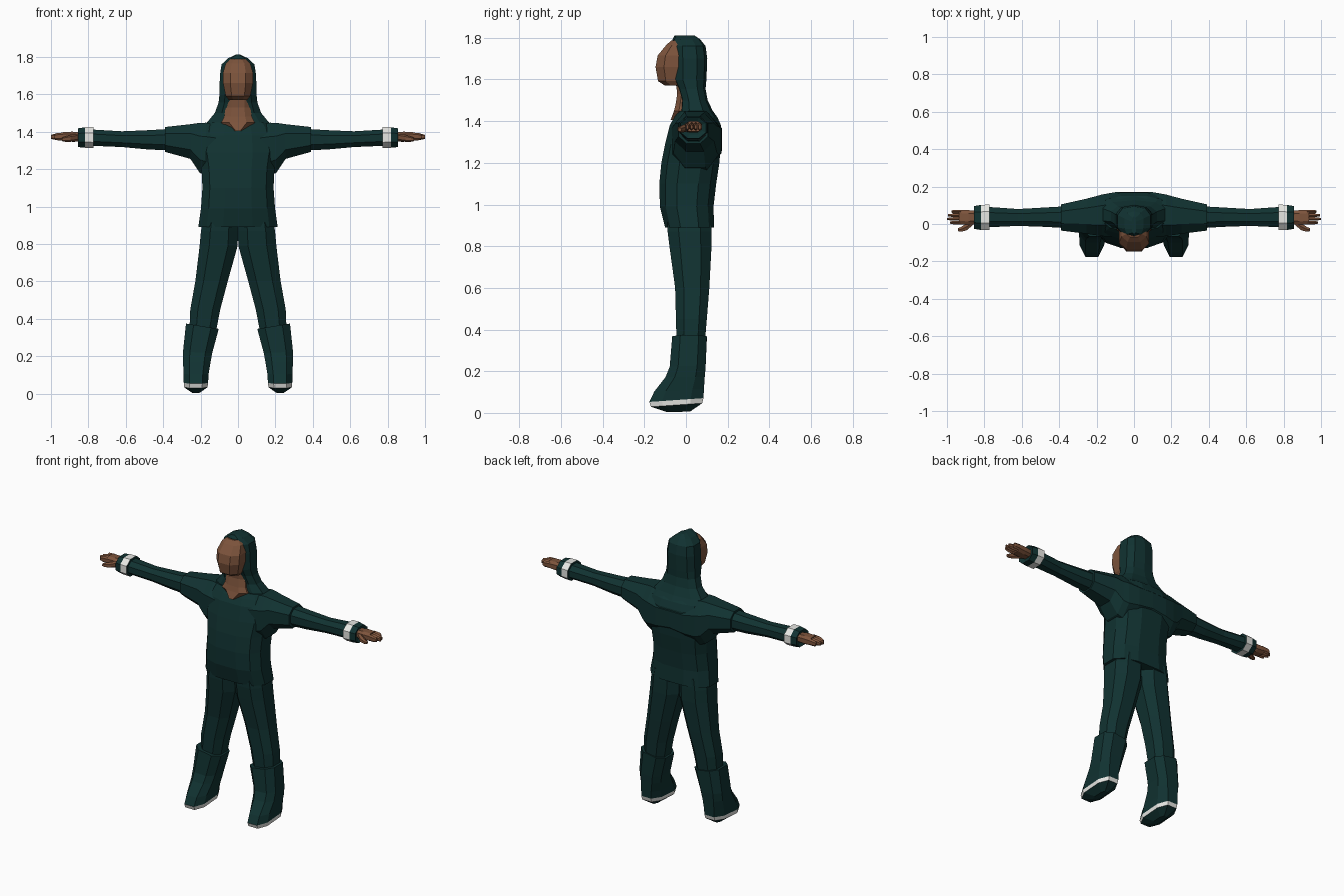
import bpy, bmesh, math


def material(name, rgb):
    m = bpy.data.materials.new(name)
    m.diffuse_color = (*rgb, 1)
    return m


GREEN = material("dark_green_cloth", (0.0055, 0.032, 0.031))
SKIN = material("brown_skin", (0.205, 0.088, 0.045))
WHITE = material("white_trim", (0.80, 0.80, 0.77))


def outline(n, p):
    """Rounded box outline that fills -1..1 in both directions."""
    pts = []
    for i in range(n):
        a = 2 * math.pi * (i + 0.5) / n
        c, s = math.cos(a), math.sin(a)
        pts.append((math.copysign(abs(c) ** p, c), math.copysign(abs(s) ** p, s)))
    mu = max(abs(q[0]) for q in pts)
    mv = max(abs(q[1]) for q in pts)
    return [(u / mu, v / mv) for u, v in pts]


def loft(name, rings, axis="z", n=8, p=0.9, mats=(GREEN,), bands=None,
         mirror=False, caps=(True, True)):
    """Skin rings (position, u0, u1, v0, v1, slope_u, slope_v) along an axis.
    Along z: u = x, v = y.  Along x: u = y, v = z."""
    bm = bmesh.new()
    loops = []
    for t, u0, u1, v0, v1, *slope in rings:
        su, sv = slope if slope else (0, 0)
        loop = []
        for a, b in outline(n, p):
            u = (u0 + u1) / 2 + a * (u1 - u0) / 2
            v = (v0 + v1) / 2 + b * (v1 - v0) / 2
            w = t + su * (u - (u0 + u1) / 2) + sv * v
            loop.append(bm.verts.new((u, v, w) if axis == "z" else (w, u, v)))
        loops.append(loop)
    for k in range(len(loops) - 1):
        for i in range(n):
            j = (i + 1) % n
            f = bm.faces.new((loops[k][i], loops[k][j], loops[k + 1][j], loops[k + 1][i]))
            f.material_index = bands[k] if bands else 0
    if caps[0]:
        bm.faces.new(loops[0][::-1])
    if caps[1]:
        bm.faces.new(loops[-1])
    bmesh.ops.recalc_face_normals(bm, faces=bm.faces)
    me = bpy.data.meshes.new(name)
    bm.to_mesh(me)
    bm.free()
    for m in mats:
        me.materials.append(m)
    ob = bpy.data.objects.new(name, me)
    bpy.context.collection.objects.link(ob)
    if mirror:
        ob.modifiers.new("mirror", "MIRROR").use_axis = (True, False, False)
    return ob


def sym(rings):
    """Centred rings: (z, half_width, y_front, y_back)."""
    return [(z, -w, w, a, b) for z, w, a, b in rings]


# Sweater body
loft("sweater_body", sym([
    (0.89, 0.212, -0.10, 0.135), (0.99, 0.198, -0.125, 0.132),
    (1.10, 0.190, -0.128, 0.145), (1.20, 0.195, -0.118, 0.160),
    (1.29, 0.210, -0.100, 0.168), (1.38, 0.200, -0.078, 0.168),
    (1.42, 0.185, -0.055, 0.150), (1.448, 0.165, -0.035, 0.115)]),
    n=12, p=0.75)

# Shoulders and short upper sleeves
loft("upper_sleeve", [
    (0.0, -0.07, 0.172, 1.20, 1.425), (0.10, -0.07, 0.17, 1.18, 1.43),
    (0.17, -0.065, 0.158, 1.165, 1.448), (0.205, -0.06, 0.148, 1.18, 1.447),
    (0.255, -0.052, 0.135, 1.255, 1.440), (0.39, -0.035, 0.105, 1.292, 1.425)],
    axis="x", n=8, p=0.85, mirror=True, caps=(False, True))

# Forearm sleeves
loft("lower_sleeve", [
    (0.36, -0.022, 0.095, 1.30, 1.415), (0.48, -0.015, 0.088, 1.305, 1.408),
    (0.62, -0.010, 0.080, 1.318, 1.402), (0.79, -0.018, 0.092, 1.325, 1.412)],
    axis="x", mirror=True)

# Cuffs with white band
loft("cuff", [
    (0.772, -0.032, 0.104, 1.313, 1.424), (0.817, -0.032, 0.102, 1.314, 1.424),
    (0.855, -0.026, 0.096, 1.318, 1.418), (0.845, -0.008, 0.078, 1.335, 1.402)],
    axis="x", mats=(GREEN, WHITE), bands=(1, 0, 0), mirror=True)

# Hands
loft("palm", [
    (0.83, 0.005, 0.068, 1.347, 1.395), (0.885, -0.004, 0.074, 1.346, 1.400),
    (0.935, -0.002, 0.076, 1.350, 1.398)],
    axis="x", p=0.7, mats=(SKIN,), mirror=True)
for i, tip in enumerate((0.985, 1.0, 0.995, 0.975)):
    y = -0.002 + 0.0195 * i
    loft(f"finger_{i + 1}", [
        (0.925, y, y + 0.0195, 1.354, 1.396), (0.965, y, y + 0.019, 1.354, 1.393),
        (tip, y + 0.004, y + 0.015, 1.361, 1.383)],
        axis="x", n=6, mats=(SKIN,), mirror=True)
loft("thumb", [
    (0.855, 0.0, 0.03, 1.350, 1.390), (0.895, -0.034, 0.004, 1.346, 1.382),
    (0.925, -0.041, -0.016, 1.346, 1.374), (0.942, -0.038, -0.022, 1.35, 1.368)],
    axis="x", n=6, mats=(SKIN,), mirror=True)

# Hood
loft("hood", sym([
    (1.42, 0.185, -0.02, 0.150), (1.45, 0.165, -0.03, 0.128),
    (1.50, 0.124, -0.025, 0.104), (1.555, 0.104, -0.04, 0.094),
    (1.60, 0.099, -0.062, 0.098), (1.70, 0.097, -0.064, 0.102),
    (1.76, 0.088, -0.064, 0.094), (1.793, 0.052, -0.064, 0.068),
    (1.812, 0.012, -0.055, 0.040)]), n=10, p=0.75)

# Neck with open collar
loft("neck", sym([
    (1.405, 0.025, -0.074, 0.03), (1.448, 0.090, -0.058, 0.04),
    (1.48, 0.074, -0.050, 0.04), (1.53, 0.066, -0.042, 0.04),
    (1.60, 0.064, -0.050, 0.04)]), p=0.75, mats=(SKIN,))

# Face
loft("face", sym([
    (1.570, 0.050, -0.100, 0.02), (1.592, 0.066, -0.134, 0.02),
    (1.66, 0.080, -0.146, 0.02), (1.715, 0.080, -0.136, 0.02),
    (1.765, 0.066, -0.095, 0.02), (1.788, 0.040, -0.070, 0.0)]),
    p=0.75, mats=(SKIN,))

# Trousers
loft("trouser_leg", [
    (0.94, 0.0, 0.185, -0.09, 0.12), (0.87, 0.0, 0.198, -0.088, 0.122),
    (0.79, 0.002, 0.205, -0.078, 0.122), (0.60, 0.055, 0.228, -0.052, 0.112),
    (0.45, 0.095, 0.255, -0.048, 0.100), (0.33, 0.118, 0.260, -0.045, 0.090)],
    p=0.8, mirror=True)

# Boots with white sole edge
loft("boot", [
    (0.006, 0.205, 0.245, -0.09, 0.02, 0, 0.03),
    (0.041, 0.163, 0.288, -0.168, 0.078, 0, 0.07),
    (0.065, 0.160, 0.290, -0.176, 0.084, 0, 0.07),
    (0.110, 0.157, 0.291, -0.152, 0.086, 0, 0.05),
    (0.172, 0.146, 0.294, -0.098, 0.090, 0, 0),
    (0.220, 0.138, 0.294, -0.078, 0.094, 0.05, 0),
    (0.360, 0.103, 0.278, -0.066, 0.100, 0.16, 0)],
    p=0.72, mats=(GREEN, WHITE), bands=(0, 1, 0, 0, 0, 0), mirror=True)
